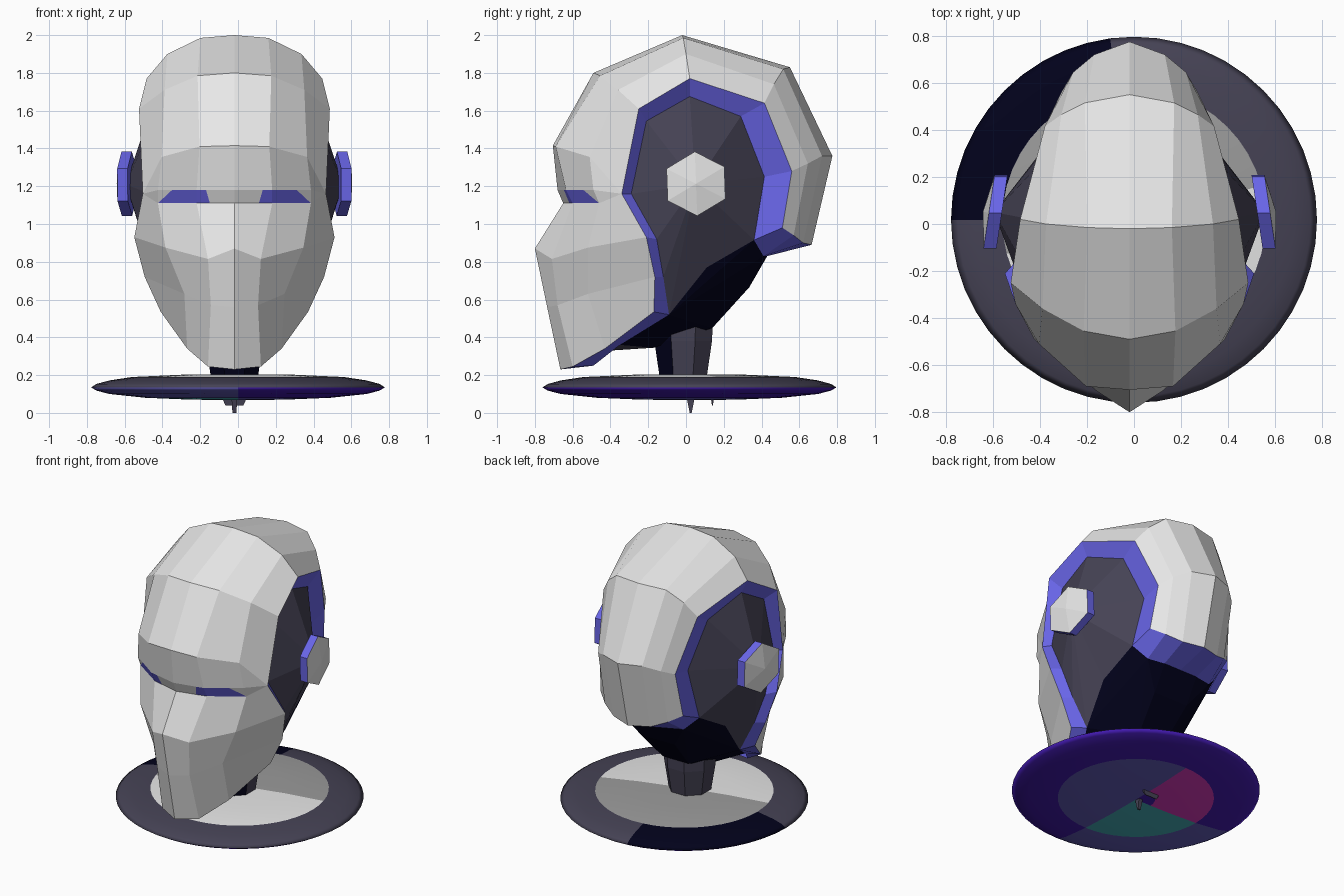
import bpy, bmesh, math
from mathutils import Vector

if "Cube" in bpy.data.objects:
    bpy.data.objects.remove(bpy.data.objects["Cube"])

MID = -0.019                     # symmetry plane of the head
CORE = Vector((MID, 0.0, 0.95))  # faces are turned away from this point


def mat(name, r, g, b):
    m = bpy.data.materials.new(name)
    m.diffuse_color = (r, g, b, 1)
    m.use_nodes = True
    m.node_tree.nodes["Principled BSDF"].inputs["Base Color"].default_value = m.diffuse_color
    return m


GREY = mat("light grey", 0.80, 0.80, 0.80)
PURPLE = mat("purple", 0.14, 0.13, 0.80)
CHARCOAL = mat("charcoal", 0.06, 0.055, 0.09)
NAVY = mat("navy black", 0.0005, 0.0005, 0.011)
VIOLET = mat("violet", 0.055, 0.01, 0.43)
SLATE = mat("slate blue", 0.12, 0.105, 0.48)
TEAL = mat("teal", 0.06, 0.42, 0.48)
MAGENTA = mat("magenta", 0.68, 0.04, 0.50)
MIDGREY = mat("mid grey", 0.33, 0.33, 0.33)


def finish(name, bm, mats):
    me = bpy.data.meshes.new(name)
    bm.to_mesh(me)
    bm.free()
    for m in mats:
        me.materials.append(m)
    ob = bpy.data.objects.new(name, me)
    bpy.context.collection.objects.link(ob)
    return ob


def mirrored(name, polys, mats, closed=False):
    """polys: (points, material index) on the +x half; built on both sides."""
    bm = bmesh.new()
    for pts, mi in polys:
        for s in (1, -1):
            clean = []
            for x, y, z in pts:
                p = Vector((MID + s * x, y, z))
                if all((p - q).length > 1e-5 for q in clean):
                    clean.append(p)
            if len(clean) < 3:
                continue
            f = bm.faces.new([bm.verts.new(p) for p in clean])
            f.material_index = mi
            f.normal_update()
            if f.normal.dot(f.calc_center_median() - CORE) < 0:
                f.normal_flip()
    bmesh.ops.remove_doubles(bm, verts=bm.verts[:], dist=1e-4)
    if closed:
        bmesh.ops.recalc_face_normals(bm, faces=bm.faces[:])
    return finish(name, bm, mats)


def strips(rows):
    return [((a[i], a[i + 1], b[i + 1], b[i]), 0)
            for a, b in zip(rows, rows[1:]) for i in range(len(a) - 1)]


def lerp(a, b, x):
    t = (x - a[0]) / (b[0] - a[0])
    return tuple(p + (q - p) * t for p, q in zip(a, b))


# Skull shell ribs, nape to brow, each from the midline to the side opening
TEMPLE = (.485, -.34, 1.16)
nape = [(0, .665, .89), (.14, .62, .90), (.24, .57, .94), (.315, .51, .98)]
skull = [
    nape,
    [(0, .775, 1.36), (.15, .72, 1.36), (.24, .645, 1.32), (.29, .56, 1.28)],
    [(0, .55, 1.83), (.19, .515, 1.82), (.29, .465, 1.74), (.36, .415, 1.64)],
    [(0, -.02, 2.0), (.18, -.015, 1.985), (.355, 0, 1.90), (.465, .02, 1.77)],
    [(0, -.49, 1.80), (.195, -.455, 1.785), (.37, -.36, 1.71), (.505, -.25, 1.61)],
    [(0, -.705, 1.415), (.185, -.69, 1.41), (.385, -.51, 1.355), TEMPLE],
    [(0, -.68, 1.18), (.2, -.635, 1.18), (.405, -.49, 1.18), TEMPLE]]
mirrored("skull_shell", strips(skull), [GREY])

# Face mask ribs, under the eyes to the chin
chin = [(0, -.665, .23), (.14, -.60, .245), (.25, -.43, .34), (.39, -.17, .535)]
face = [
    [(0, -.65, 1.11), (.2, -.60, 1.11), (.405, -.46, 1.11), TEMPLE],
    [(0, -.80, .87), (.14, -.71, .815), (.365, -.52, .875), (.53, -.21, .93)],
    [(0, -.735, .56), (.125, -.68, .57), (.265, -.52, .63), (.475, -.165, .72)],
    chin]
mirrored("face_mask", strips(face), [GREY])

# Eye band: grey bridge and corners, purple eye slits
A, H = skull[-1], face[0]
a0, a1 = lerp(A[0], A[1], .15), lerp(A[1], A[2], .33)
h0 = lerp(H[0], H[1], .13)
mirrored("eye_band", [
    ((A[0], a0, h0, H[0]), 0),
    ((a0, A[1], H[1], h0), 1),
    ((A[1], a1, H[2], H[1]), 1),
    ((a1, A[2], H[2]), 0),
    ((A[2], TEMPLE, H[2]), 0)], [GREY, PURPLE])

# Purple rim leading inwards around the side opening, under the nape and chin
outer = [r[-1] for r in skull[:-1]] + [r[-1] for r in face[1:]]
inner = [(.335, .36, .915), (.285, .415, 1.25), (.35, .29, 1.57), (.42, .02, 1.675),
         (.43, -.21, 1.545), (.45, -.29, 1.16), (.48, -.155, .92),
         (.42, -.12, .72), (.33, -.09, .52)]
under_nape = [(0, .43, .83), (.13, .43, .83), (.25, .41, .83), inner[0]]
under_chin = [(0, -.50, .25), (.11, -.49, .25), (.19, -.35, .36), inner[-1]]
mirrored("purple_rim", strips([outer, inner]) + strips([nape, under_nape])
         + strips([chin, under_chin]), [PURPLE])

# Dark side panels: a shallow fan around each ear
hub, jaw = (.575, .05, 1.21), (.36, .11, .77)
loop = inner + [jaw]
mirrored("side_panel", [((hub, p, q), 0)
                        for p, q in zip(loop, loop[1:] + loop[:1])], [CHARCOAL])

# Underside of the head
bm = bmesh.new()
for x, y, z in under_nape[1:] + under_chin[2:] + [
        jaw, (.13, .335, .665), (.1, .14, .45), (.09, -.17, .345), (.1, -.40, .33)]:
    for s in (1, -1):
        bm.verts.new((MID + s * x, y, z))
bmesh.ops.convex_hull(bm, input=bm.verts[:])
for f in bm.faces:               # throat, in front of the neck
    f.material_index = 1 if f.calc_center_median().y < -.22 else 0
finish("head_underside", bm, [NAVY, CHARCOAL])

# Hexagonal ears: thin purple sides and back, grey pointed cap, slightly turned
ear = []
R, CY, CZ = .17, .053, 1.213


def ear_point(i, x):
    t = math.radians(60 * i + 32)
    y = R * 1.04 * math.cos(t)
    return (x - .15 * y, CY + y, CZ + R * math.sin(t))


for i in range(6):
    o, p = ear_point(i, .597), ear_point(i + 1, .597)
    ear.append(((ear_point(i, .542), ear_point(i + 1, .542), p, o), 1))
    ear.append(((o, p, (.623, CY, CZ)), 0))
ear.append(([ear_point(i, .542) for i in range(6)], 1))
mirrored("ears", ear, [GREY, PURPLE], closed=True)


# Lathe helper for the neck and the disc
def lathe(name, profile, sides, centre, mats, rule=lambda r, z, a: 0, turn=0):
    bm = bmesh.new()
    rings = []
    for r, z in profile:
        n = sides if r > 0 else 1
        rings.append([bm.verts.new((
            centre[0] + r * math.cos(2 * math.pi * (k + turn) / sides),
            centre[1] + r * math.sin(2 * math.pi * (k + turn) / sides), z))
            for k in range(n)])
    for a, b, p, q in zip(rings, rings[1:], profile, profile[1:]):
        for k in range(sides):
            vs = []
            for v in (a[k % len(a)], b[k % len(b)],
                      b[(k + 1) % len(b)], a[(k + 1) % len(a)]):
                if v not in vs:
                    vs.append(v)
            f = bm.faces.new(vs)
            f.material_index = rule((p[0] + q[0]) / 2, (p[1] + q[1]) / 2,
                                    360 * (k + .5 + turn) / sides)
    bmesh.ops.recalc_face_normals(bm, faces=bm.faces[:])
    return finish(name, bm, mats)


# Neck, black towards the front
lathe("neck", [(0, .50), (.17, .48), (.165, .38), (.135, .19), (0, .17)],
      8, (MID, -.015), [CHARCOAL, NAVY],
      lambda r, z, a: 1 if 210 < a < 330 else 0, turn=.5)


# Disc colours by side, radius and sector
def disc_rule(r, z, a):
    if z > .135:
        if r < .56:
            return 1 if 15 < a < 195 else 0
        return 3 if 97 < a < 180 else 2
    if r < .49:
        if 90 < a < 180:
            return 6 if r > .12 else 4
        return 7 if 180 < a < 267 else 5
    return 5 if 180 < a < 270 else 4


disc = lathe("base_disc", [
    (0, .205), (.3, .202), (.56, .190), (.68, .172), (.75, .153), (.778, .135),
    (.75, .118), (.68, .10), (.49, .08), (.25, .07), (.12, .069), (0, .068)],
    48, (0, .018),
    [GREY, MIDGREY, CHARCOAL, NAVY, VIOLET, SLATE, MAGENTA, TEAL], disc_rule)
disc.data.shade_smooth()

# Slivers of the neck poking out below the disc
for name, x, y, sx, sy, tip in (("sliver_middle", MID, .025, .015, .025, 0.0),
                                ("sliver_back", MID, .14, .068, .012, .04)):
    bm = bmesh.new()
    bmesh.ops.create_cube(bm, size=1)
    for v in bm.verts:
        low = v.co.z < 0
        k = .7 if low else 1.1
        v.co = (x + 2 * sx * k * v.co.x, y + 2 * sy * v.co.y * (.2 if low else 1),
                tip if low else .10)
    finish(name, bm, [CHARCOAL])
